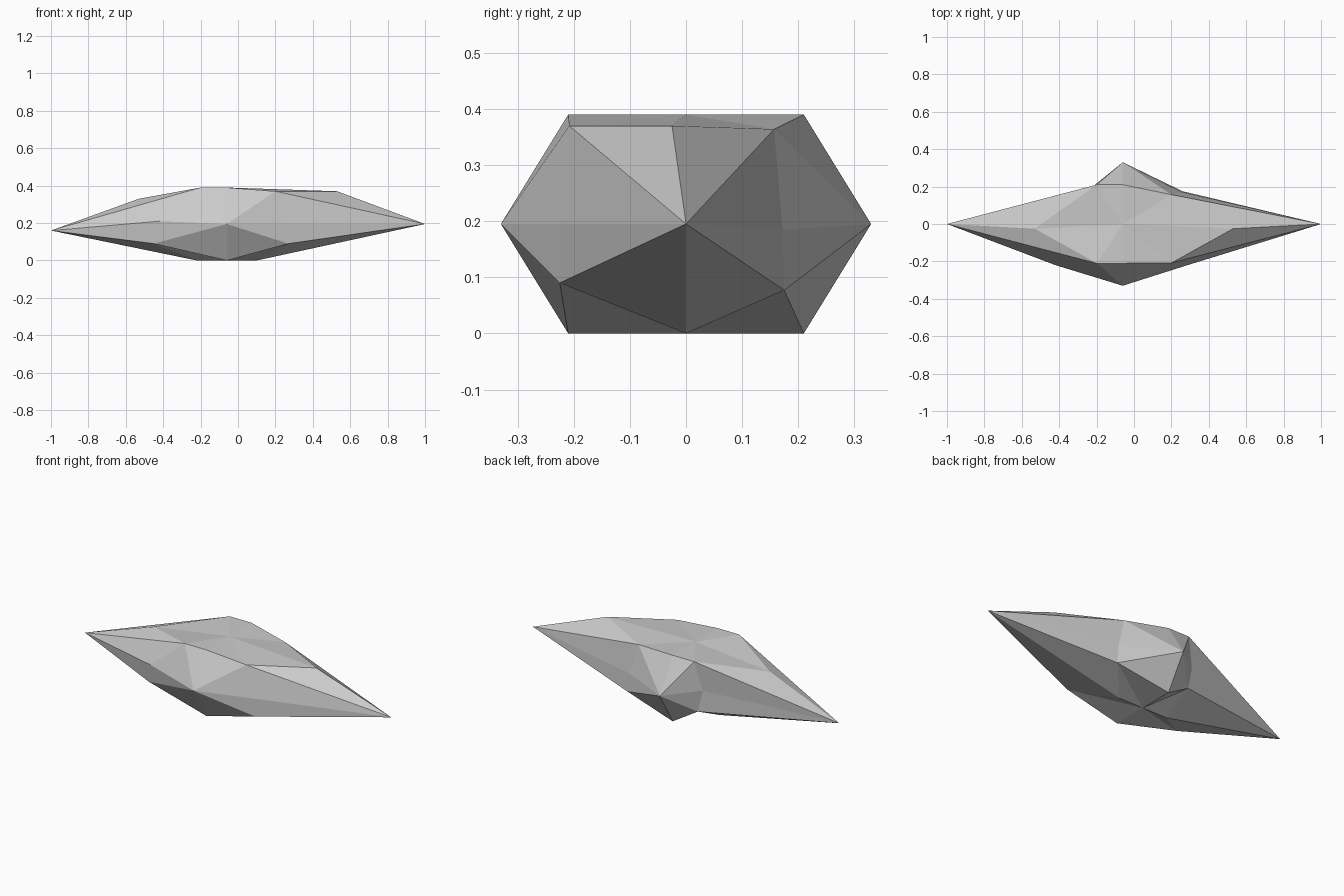
import bpy
import bmesh

old_cube = bpy.data.objects.get("Cube")
if old_cube:
    bpy.data.objects.remove(old_cube, do_unlink=True)

# Single stone colour
stone = bpy.data.materials.new("stone_grey")
stone.use_nodes = True
stone_colour = (0.6, 0.6, 0.6, 1)
stone.diffuse_color = stone_colour
stone.node_tree.nodes["Principled BSDF"].inputs["Base Color"].default_value = stone_colour

# Three rings of corners, each running counter-clockwise from the +x tip
upper_ring = [(.53, -.025, .37), (.2, .157, .364), (-.06, .21, .39), (-.2, .21, .39),
              (-.53, -.025, .33), (-.2, -.21, .39), (-.06, -.21, .39), (.2, -.208, .37)]
middle_ring = [(1, 0, .195), (.25, .172, .185), (-.06, .33, .195), (-.24, .185, .22),
               (-1, 0, .16), (-.42, -.22, .21), (-.06, -.33, .195), (.27, -.225, .195)]
lower_ring = [(.1, 0, 0), (.26, .175, .077), (-.06, .21, 0), (-.21, .19, .09),
              (-.22, 0, 0), (-.45, -.19, .09), (-.06, -.21, 0), (.27, -.225, .09)]
top_point, bottom_point = (-.06, 0, .39), (-.06, 0, 0)


def add_cap(bm, ring, centre):
    """Close a ring with a fan of triangles around its centre."""
    for i, vert in enumerate(ring):
        bm.faces.new((centre, vert, ring[(i + 1) % len(ring)]))


def add_band(bm, inner, outer):
    """Join two rings, creasing each quad from the outer centre to the inner corner."""
    count = len(inner)
    for i in range(0, count, 2):
        for corner in ((i + 1) % count, (i - 1) % count):
            bm.faces.new((outer[i], outer[corner], inner[corner]))
            bm.faces.new((outer[i], inner[corner], inner[i]))


# Faceted stone shard
bm = bmesh.new()
upper, middle, lower = ([bm.verts.new(co) for co in ring]
                        for ring in (upper_ring, middle_ring, lower_ring))
add_cap(bm, upper, bm.verts.new(top_point))
add_cap(bm, lower, bm.verts.new(bottom_point))
add_band(bm, upper, middle)
add_band(bm, lower, middle)
bmesh.ops.recalc_face_normals(bm, faces=bm.faces[:])

mesh = bpy.data.meshes.new("stone_shard")
bm.to_mesh(mesh)
bm.free()
mesh.materials.append(stone)
shard = bpy.data.objects.new("stone_shard", mesh)
bpy.context.collection.objects.link(shard)
